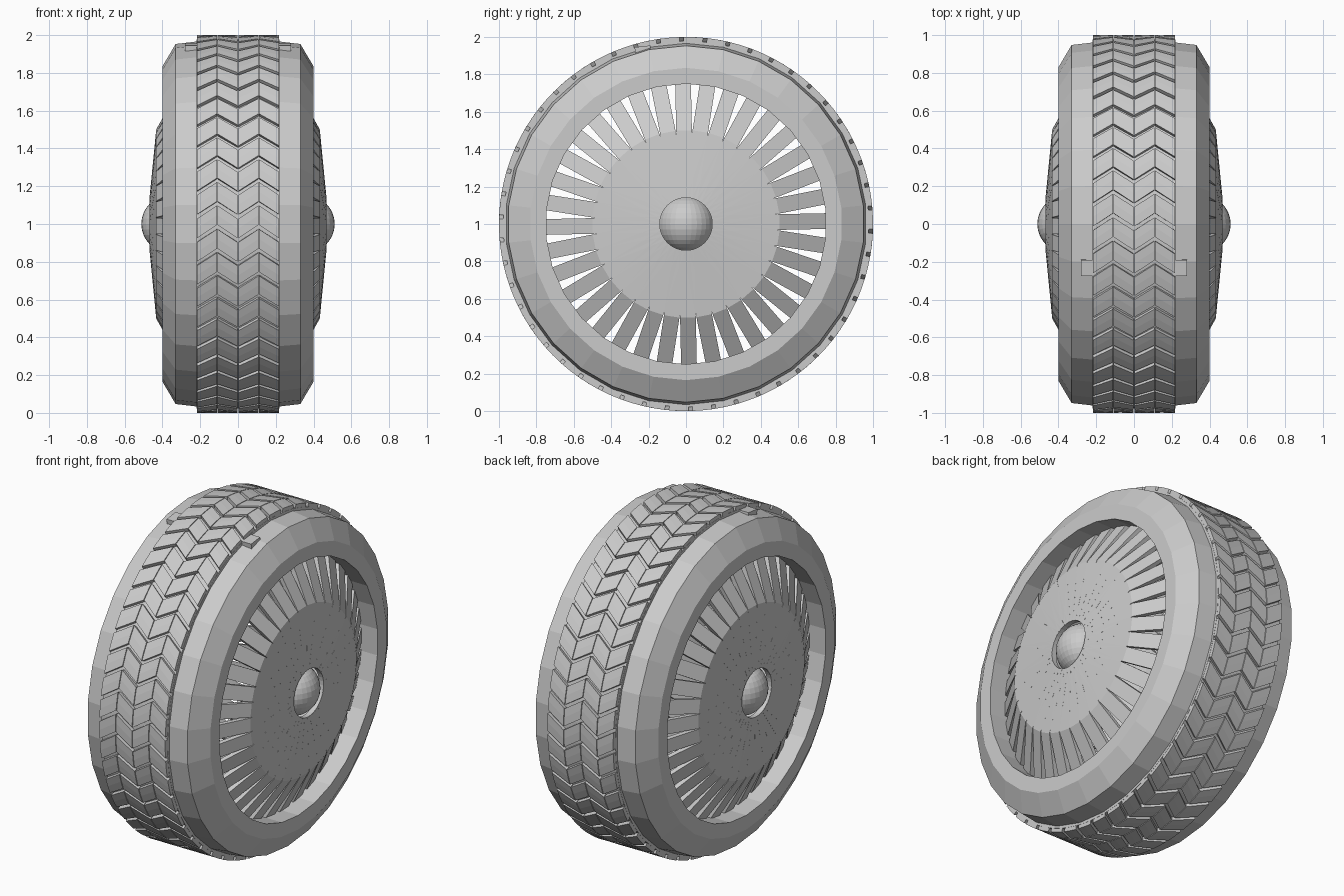
import bpy, bmesh, math
from mathutils import Matrix

if "Cube" in bpy.data.objects:
    bpy.data.objects.remove(bpy.data.objects["Cube"])

grey = bpy.data.materials.new("light_grey")
grey.diffuse_color = (0.6, 0.6, 0.6, 1)
grey.use_nodes = True
grey.node_tree.nodes["Principled BSDF"].inputs["Base Color"].default_value = grey.diffuse_color


def make(name, bm):
    bmesh.ops.recalc_face_normals(bm, faces=bm.faces)
    me = bpy.data.meshes.new(name)
    bm.to_mesh(me)
    bm.free()
    ob = bpy.data.objects.new(name, me)
    me.materials.append(grey)
    bpy.context.collection.objects.link(ob)
    return ob


def pt(x, r, a):
    # angle a runs from the top of the wheel towards the front
    return (x, -r * math.sin(a), 1 + r * math.cos(a))


def lathe(name, profile, n):
    # closed (x, r) profile turned around the axle
    bm = bmesh.new()
    rings = [[bm.verts.new(pt(x, r, 2 * math.pi * i / n)) for x, r in profile] for i in range(n)]
    m = len(profile)
    for i in range(n):
        a, b = rings[i], rings[(i + 1) % n]
        for j in range(m):
            k = (j + 1) % m
            bm.faces.new((a[j], a[k], b[k], b[j]))
    return make(name, bm)


def prism(bm, bottom, top):
    lo = [bm.verts.new(p) for p in bottom]
    hi = [bm.verts.new(p) for p in top]
    bm.faces.new(lo)
    bm.faces.new(hi)
    n = len(lo)
    for i in range(n):
        j = (i + 1) % n
        bm.faces.new((lo[i], lo[j], hi[j], hi[i]))


# tyre body
half = [(0.40, 0.75), (0.40, 0.835), (0.33, 0.953), (0.22, 0.966)]
lathe("tyre", half + [(-x, r) for x, r in reversed(half)], 30)

# smooth band under the tread
lathe("tread_base", [(0.219, 0.94), (0.219, 0.978), (-0.219, 0.978), (-0.219, 0.94)], 100)

# chevron tread blocks, four columns
bm = bmesh.new()
rows, shift, gap = 50, 0.035, 0.022
pitch = 2 * math.pi / rows
cols = [-0.22, -0.11, 0.0, 0.11, 0.22]
for i in range(rows):
    for c in range(4):
        x0, x1 = cols[c] + 0.002, cols[c + 1] - 0.002
        s0 = shift if c % 2 == 0 else -shift
        a0 = i * pitch + s0
        a1 = i * pitch - s0
        d = pitch - gap
        corners = [(x0, a0), (x1, a1), (x1, a1 + d / 2), (x1, a1 + d),
                   (x0, a0 + d), (x0, a0 + d / 2)]
        # two halves keep the outside round
        for q in ((0, 1, 2, 5), (5, 2, 3, 4)):
            prism(bm, [pt(corners[k][0], 0.97, corners[k][1]) for k in q],
                  [pt(corners[k][0], 1.0, corners[k][1]) for k in q])
make("tread_blocks", bm)

# wear tabs on both shoulders
bm = bmesh.new()
for s in (-1, 1):
    bmesh.ops.create_cube(bm, size=1, matrix=Matrix.Translation((s * 0.24, -0.23, 1.925))
                          @ Matrix.Rotation(0.12, 4, 'X') @ Matrix.Diagonal((0.08, 0.085, 0.05, 1)))
make("shoulder_tabs", bm)

# bent spokes, mirrored to both faces
bm = bmesh.new()
path = [(0.468, 0.14), (0.433, 0.50), (0.29, 0.755)]
w, t, count = 0.042, 0.03, 36
for i in range(count):
    a = math.radians(1.2) + 2 * math.pi * i / count
    ca, sa = math.cos(a), math.sin(a)
    for s in (-1, 1):
        grid = []
        for x, r in path:
            grid.append([bm.verts.new((s * xx, r * ca - v * sa, 1 + r * sa + v * ca))
                         for xx, v in ((x, -w), (x, w), (x - t, w), (x - t, -w))])
        for g, h in zip(grid, grid[1:]):
            for j in range(4):
                k = (j + 1) % 4
                bm.faces.new((g[j], g[k], h[k], h[j]))
        bm.faces.new(grid[0])
        bm.faces.new(grid[-1])
make("spokes", bm)

# hub balls
bm = bmesh.new()
for s in (-1, 1):
    bmesh.ops.create_uvsphere(bm, u_segments=32, v_segments=16, radius=0.152,
                              matrix=Matrix.Translation((s * 0.36, 0, 1)))
make("hub_balls", bm)
